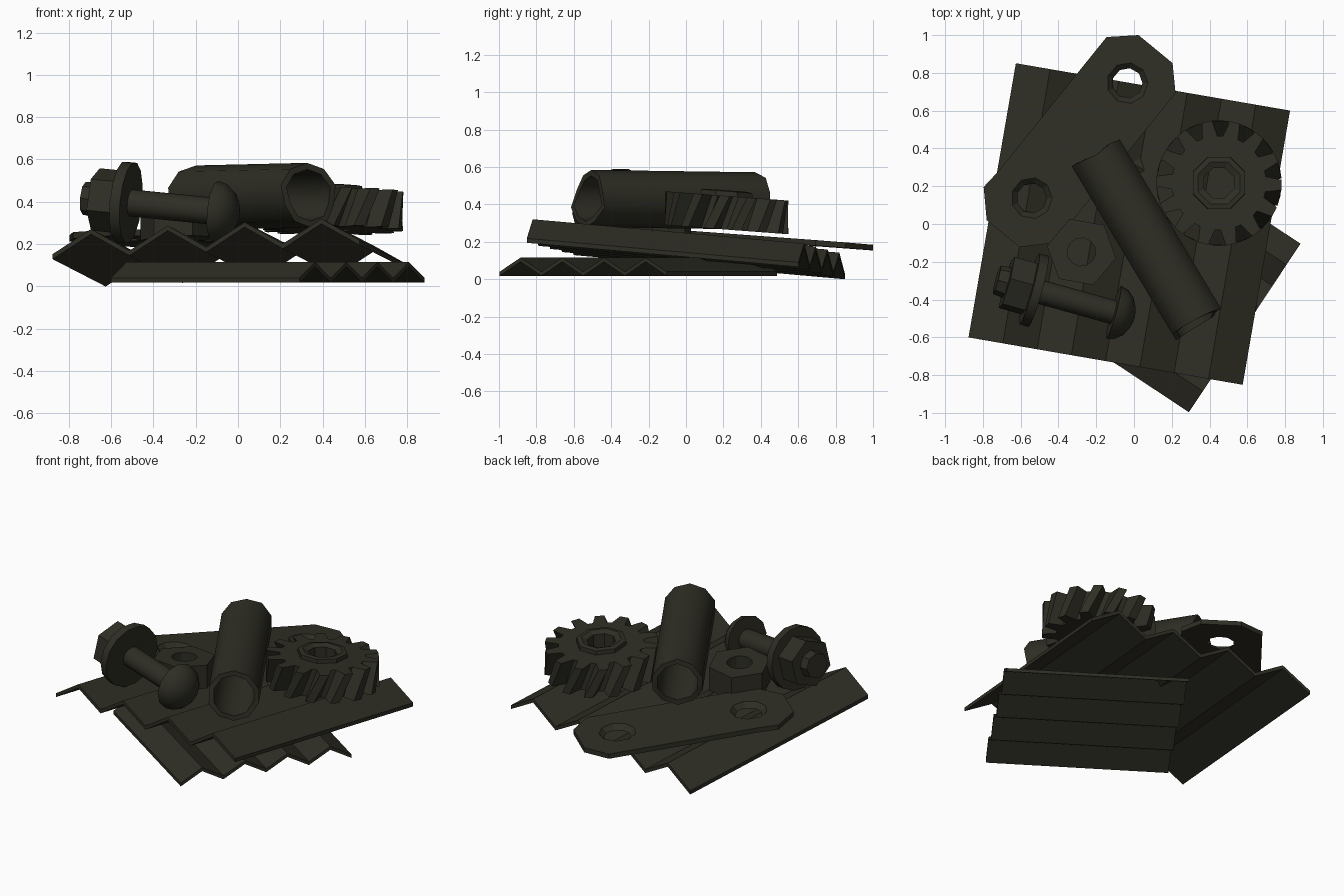
import bpy, bmesh, math, random
from mathutils import Matrix, Vector

if "Cube" in bpy.data.objects:
    bpy.data.objects.remove(bpy.data.objects["Cube"])

random.seed(4)
iron = bpy.data.materials.new("dark_iron")
iron.diffuse_color = (0.028, 0.027, 0.018, 1)
iron.use_nodes = True
iron.node_tree.nodes["Principled BSDF"].inputs["Base Color"].default_value = iron.diffuse_color


def loft(name, rings, mat=Matrix(), closed=False, smooth=None):
    """Skin equal-length rings; cap the ends, or join last to first when closed."""
    bm = bmesh.new()
    rows = [[bm.verts.new(mat @ Vector(p)) for p in r] for r in rings]
    n = len(rows[0])
    pairs = list(zip(rows, rows[1:])) + ([(rows[-1], rows[0])] if closed else [])
    for a, b in pairs:
        for i in range(n):
            j = (i + 1) % n
            bm.faces.new((a[i], a[j], b[j], b[i]))
    if not closed:
        bm.faces.new(rows[0][::-1])
        bm.faces.new(rows[-1])
    bmesh.ops.recalc_face_normals(bm, faces=bm.faces[:])
    me = bpy.data.meshes.new(name)
    bm.to_mesh(me)
    bm.free()
    me.materials.append(iron)
    ob = bpy.data.objects.new(name, me)
    bpy.context.collection.objects.link(ob)
    bpy.context.view_layer.objects.active = ob
    if smooth:
        bpy.ops.object.select_all(action='DESELECT')
        ob.select_set(True)
        bpy.ops.object.shade_smooth_by_angle(angle=math.radians(smooth))
    return ob


def ring(n, r, z, turn=0):
    return [(r * math.cos(2 * math.pi * i / n + math.radians(turn)),
             r * math.sin(2 * math.pi * i / n + math.radians(turn)), z) for i in range(n)]


def place(x, y, z, gx=0.0, gy=0.0, turn=0):
    """Turn about z, lean by a slope in x and y, then move."""
    lean = Matrix.Identity(4)
    lean[2][0], lean[2][1] = gx, gy
    return Matrix.Translation((x, y, z)) @ lean @ Matrix.Rotation(math.radians(turn), 4, 'Z')


def along(point, direction):
    return Matrix.Translation(point) @ Vector(direction).to_track_quat('Z', 'Y').to_matrix().to_4x4()


# corrugated sheets
def sheet(name, size, amp, thick, mat):
    xs = [(-0.5 + i / 8) * size for i in range(9)]
    top = [(x, amp * (i % 2)) for i, x in enumerate(xs)]
    outline = top + [(x, z - thick) for x, z in top[::-1]]
    loft(name, [[(x, y, z) for x, z in outline] for y in (-size / 2, size / 2)], mat)


sheet("lower_corrugated_sheet", 1.07, 0.075, 0.022, place(0.14, -0.255, 0.04, turn=56.5))
sheet("upper_corrugated_sheet", 1.473, 0.11, 0.024, place(-0.025, 0, 0.121, 0.029, -0.094, -9.8))

# link plate with two countersunk holes
outline = [(-0.145, 0.99), (-0.722, 0.275), (-0.796, 0.196), (-0.78, 0.02), (-0.606, -0.122),
           (-0.42, -0.10), (0.22, 0.693), (0.204, 0.852), (0.024, 1.0)]
lean = place(0, 0, 0.232, 0.005, -0.078)
plate = loft("link_plate", [[(x, y, z) for x, y in outline] for z in (0, 0.03)], lean)
for x, y in ((-0.542, 0.137), (-0.035, 0.746)):
    cutter = loft("hole_cutter", [ring(9, 0.07, -0.01), ring(9, 0.115, 0.036)],
                  lean @ Matrix.Translation((x, y, 0)))
    cutter.hide_render = True
    bpy.context.view_layer.objects.active = plate
    mod = plate.modifiers.new("hole", 'BOOLEAN')
    mod.operation, mod.object, mod.solver = 'DIFFERENCE', cutter, 'EXACT'
    bpy.ops.object.modifier_apply(modifier=mod.name)
    bpy.data.objects.remove(cutter)

# loose hex nut: six sides sampled to match the round bore


def poly(sides, r, z, n, turn=0):
    """A regular polygon sampled with n points, n a multiple of sides."""
    c = ring(sides, r, z, turn)
    k = n // sides
    return [tuple(Vector(c[i // k]).lerp(Vector(c[(i // k + 1) % sides]), (i % k) / k))
            for i in range(n)]


loft("loose_nut", [poly(6, 0.186, 0, 12), poly(6, 0.186, 0.15, 12),
                   ring(12, 0.075, 0.15), ring(12, 0.075, 0)],
     place(-0.278, -0.148, 0.225, 0.029, -0.08, -10), closed=True)

# helical gear with raised hub and octagonal bore
TEETH = 14


def gear_ring(z, twist):
    pts = []
    for t in range(TEETH):
        for f, r in ((0.0, 0.25), (0.17, 0.332), (0.53, 0.332), (0.72, 0.25)):
            a = 2 * math.pi * (t + f) / TEETH + math.radians(twist)
            pts.append((r * math.cos(a), r * math.sin(a), z))
    return pts


N = TEETH * 4
loft("gear", [gear_ring(-0.09, 0), gear_ring(0.09, 15),
              poly(8, 0.15, 0.09, N, 22.5), poly(8, 0.148, 0.115, N, 22.5),
              poly(8, 0.12, 0.12, N, 22.5), poly(8, 0.085, 0.105, N, 22.5),
              poly(8, 0.085, -0.09, N, 22.5)],
     place(0.45, 0.217, 0.355, 0.0, -0.075), closed=True)

# pipe with ragged ends
SIDES = 10
ends = [[random.uniform(-0.025, 0.025) for _ in range(SIDES)] for _ in range(2)]


def pipe_ring(r, z, jag):
    return [(x, y, h + j) for (x, y, h), j in zip(ring(SIDES, r, z, 18), jag)]


loft("pipe", [pipe_ring(0.153, -0.515, ends[0]), pipe_ring(0.153, 0.515, ends[1]),
              pipe_ring(0.122, 0.515, ends[1]), pipe_ring(0.122, -0.515, ends[0])],
     along((0.071, -0.08, 0.425), (0.514, -0.857, 0.012)), closed=True, smooth=40)

# bolt lying on its washer
axis = along((-0.53, -0.35, 0.397), (0.959, -0.267, -0.096))
loft("bolt_shaft", [ring(12, 0.064, -0.1), ring(12, 0.064, 0.46)], axis, smooth=35)
loft("bolt_washer", [ring(14, 0.195, -0.025), ring(14, 0.195, 0.025)], axis, smooth=35)
loft("bolt_nut", [ring(6, 0.15, -0.15, 20), ring(6, 0.15, -0.025, 20)], axis)
loft("bolt_tip", [ring(8, 0.078, -0.205), ring(8, 0.085, -0.14)], axis)
dome = [ring(12, 0.145 * math.cos(a), 0.44 + 0.115 * math.sin(a))
        for a in (math.radians(d) for d in (0, 22, 44, 66, 84))]
loft("bolt_dome_head", dome, axis, smooth=40)
